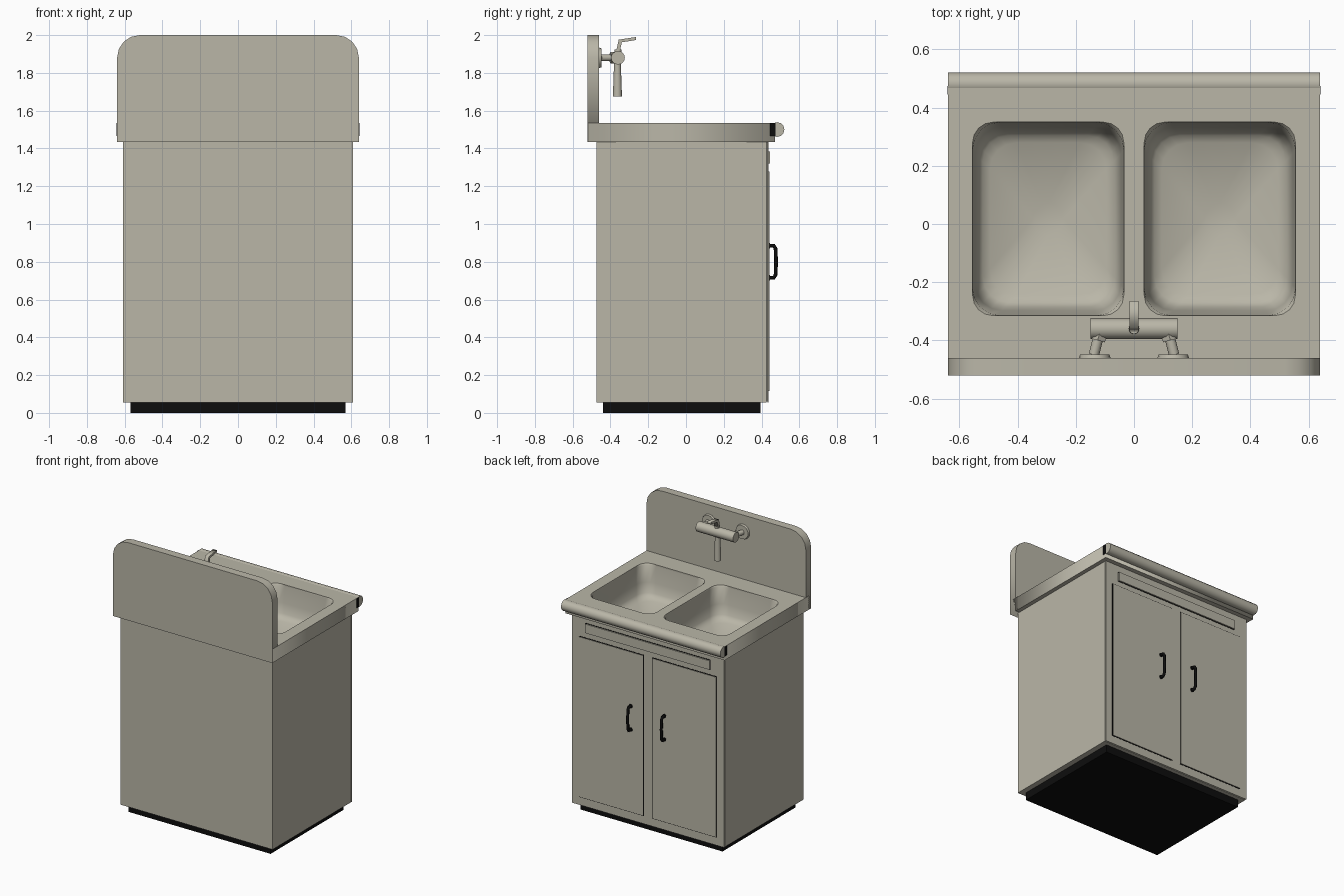
import bpy, bmesh, math
from mathutils import Matrix, Vector

if "Cube" in bpy.data.objects:
    bpy.data.objects.remove(bpy.data.objects["Cube"])


def material(name, rgb):
    m = bpy.data.materials.new(name)
    m.diffuse_color = (*rgb, 1)
    m.use_nodes = True
    m.node_tree.nodes["Principled BSDF"].inputs["Base Color"].default_value = m.diffuse_color
    return m


CREAM = material("warm grey enamel", (0.49, 0.47, 0.39))
BLACK = material("black", (0.004, 0.004, 0.004))


def add(name, mesh, *mats, smooth=None):
    mesh.materials.clear()
    for m in mats:
        mesh.materials.append(m)
    if smooth:
        mesh.shade_smooth()
        mesh.set_sharp_from_angle(angle=math.radians(smooth))
    ob = bpy.data.objects.new(name, mesh)
    bpy.context.collection.objects.link(ob)
    return ob


def box(name, lo, hi, mat, open_top=False):
    bm = bmesh.new()
    bmesh.ops.create_cube(bm, size=1)
    for v in bm.verts:
        v.co = [lo[i] if v.co[i] < 0 else hi[i] for i in range(3)]
    if open_top:
        bm.normal_update()
        bmesh.ops.delete(bm, geom=[f for f in bm.faces if f.normal.z > 0.5], context='FACES')
    me = bpy.data.meshes.new(name)
    bm.to_mesh(me)
    bm.free()
    return add(name, me, mat)


def curve_mesh(name, cu):
    # turn a curve into a plain mesh
    tmp = bpy.data.objects.new(name + "_tmp", cu)
    bpy.context.collection.objects.link(tmp)
    dg = bpy.context.evaluated_depsgraph_get()
    me = bpy.data.meshes.new_from_object(tmp.evaluated_get(dg))
    bpy.data.objects.remove(tmp)
    bpy.data.curves.remove(cu)
    return me


def spline(cu, pts, closed):
    s = cu.splines.new('POLY')
    s.points.add(len(pts) - 1)
    for p, q in zip(s.points, pts):
        p.co = (q[0], q[1], q[2] if len(q) > 2 else 0, 1)
    s.use_cyclic_u = closed


def prism(name, loops, depth, matrix, mat):
    # flat outline with optional holes, extruded
    cu = bpy.data.curves.new(name, 'CURVE')
    cu.dimensions = '2D'
    cu.fill_mode = 'BOTH'
    cu.extrude = depth / 2
    for l in loops:
        spline(cu, l, True)
    me = curve_mesh(name, cu)
    me.transform(matrix)
    return add(name, me, mat)


def tube(name, pts, r, mat, res=2):
    cu = bpy.data.curves.new(name, 'CURVE')
    cu.dimensions = '3D'
    cu.bevel_depth = r
    cu.bevel_resolution = res
    cu.use_fill_caps = True
    spline(cu, pts, False)
    return add(name, curve_mesh(name, cu), mat, smooth=50)


def rod(name, a, b, r1, r2, mat, sides=16):
    a, b = Vector(a), Vector(b)
    d = b - a
    bm = bmesh.new()
    rot = d.to_track_quat('Z', 'Y').to_matrix().to_4x4()
    bmesh.ops.create_cone(bm, cap_ends=True, segments=sides, radius1=r1, radius2=r2,
                          depth=d.length, matrix=Matrix.Translation((a + b) / 2) @ rot)
    me = bpy.data.meshes.new(name)
    bm.to_mesh(me)
    bm.free()
    return add(name, me, mat, smooth=35)


N = 4


def rounded(cx, cy, hx, hy, r):
    pts = []
    for k, (sx, sy) in enumerate(((1, 1), (-1, 1), (-1, -1), (1, -1))):
        for j in range(N + 1):
            a = math.pi / 2 * (k + j / N)
            pts.append((cx + sx * (hx - r) + r * math.cos(a), cy + sy * (hy - r) + r * math.sin(a)))
    return pts


# cabinet body, plinth and front
box("plinth", (-0.57, -0.44, 0), (0.57, 0.395, 0.056), BLACK)
box("cabinet_body", (-0.61, -0.475, 0.055), (0.61, 0.426, 1.436), CREAM, open_top=True)
box("front_shadow_gap", (-0.607, 0.426, 0.06), (0.607, 0.432, 1.435), BLACK)
box("front_frame", (-0.61, 0.432, 0.055), (0.61, 0.436, 1.435), CREAM)
box("drawer_gap", (-0.504, 0.434, 1.316), (0.504, 0.438, 1.389), BLACK)
box("drawer_panel", (-0.5, 0.434, 1.32), (0.5, 0.446, 1.385), CREAM)

# doors and handles
for s, side in ((-1, "left"), (1, "right")):
    x0, x1 = sorted((s * 0.038, s * 0.55))
    box(side + "_door_gap", (x0 - 0.005, 0.434, 0.112), (x1 + 0.005, 0.4375, 1.282), BLACK)
    box(side + "_door", (x0, 0.434, 0.117), (x1, 0.441, 1.277), CREAM)
    x = s * 0.135
    tube(side + "_door_handle", [(x, 0.437, 0.885), (x, 0.465, 0.885), (x, 0.474, 0.87),
                                 (x, 0.477, 0.8), (x, 0.474, 0.73), (x, 0.465, 0.715),
                                 (x, 0.437, 0.715)], 0.01, BLACK)
    for z in (0.715, 0.885):
        rod(side + "_handle_foot", (x, 0.437, z), (x, 0.445, z), 0.015, 0.015, BLACK, 10)

# counter with two openings
CX, CY, HX, HY = 0.295, 0.0175, 0.26, 0.3325
holes = [rounded(s * CX, CY, HX, HY, 0.07) for s in (-1, 1)]
rect = [(-0.64, -0.52), (0.64, -0.52), (0.64, 0.47), (-0.64, 0.47)]
prism("counter", [rect] + holes, 0.1, Matrix.Translation((0, 0, 1.485)), CREAM)

# basins: stacked rounded rings sloping to a round black drain
RINGS = ((HX, HY, 0.07, 1.535), (HX, HY, 0.095, 1.525), (0.25, 0.315, 0.09, 1.41),
         (0.24, 0.302, 0.09, 1.34), (0.225, 0.287, 0.09, 1.318), (0.2, 0.262, 0.09, 1.305),
         (0.053, 0.053, 0.053, 1.255))
for s, side in ((-1, "left"), (1, "right")):
    bm = bmesh.new()
    rings = [[bm.verts.new((*p, z)) for p in rounded(s * CX, CY, hx, hy, r)]
             for hx, hy, r, z in RINGS]
    for k in range(len(rings) - 1):
        a, b = rings[k], rings[k + 1]
        for i in range(len(a)):
            j = (i + 1) % len(a)
            f = bm.faces.new((a[i], a[j], b[j], b[i]))
            if k == 0 and i % (N + 1) < N:      # dark seam in the corners
                f.material_index = 1
    bm.faces.new(rings[-1]).material_index = 1
    bmesh.ops.remove_doubles(bm, verts=bm.verts, dist=1e-5)
    me = bpy.data.meshes.new(side + "_basin")
    bm.to_mesh(me)
    bm.free()
    add(side + "_basin", me, CREAM, BLACK, smooth=50)

# rolled front edge with dark end plates
rod("front_roll", (-0.64, 0.482, 1.5), (0.64, 0.482, 1.5), 0.039, 0.039, CREAM, 12)
for s in (-1, 1):
    x0, x1 = sorted((s * 0.636, s * 0.642))
    box("roll_end_plate", (x0, 0.446, 1.465), (x1, 0.474, 1.535), BLACK)

# backsplash with rounded top corners
top = [(s * (0.52 + 0.12 * math.cos(a)), 1.88 + 0.12 * math.sin(a))
       for s, order in ((1, range(5)), (-1, range(4, -1, -1)))
       for a in [math.pi / 8 * j for j in order]]
prism("backsplash", [[(-0.64, 1.435), (0.64, 1.435)] + top], 0.06,
      Matrix.Translation((0, -0.491, 0)) @ Matrix.Rotation(math.pi / 2, 4, 'X'), CREAM)

# wall tap
FY, FZ = -0.36, 1.88
rod("tap_body", (-0.15, FY, FZ), (0.15, FY, FZ), 0.036, 0.036, CREAM)
for s in (-1, 1):
    rod("tap_wall_flange", (s * 0.135, -0.463, FZ), (s * 0.135, -0.448, FZ), 0.055, 0.05, CREAM)
    rod("tap_inlet", (s * 0.138, -0.45, FZ), (s * 0.115, FY, FZ), 0.018, 0.018, CREAM, 12)
    rod("tap_inlet_nut", (s * 0.125, -0.4, FZ), (s * 0.118, -0.375, FZ), 0.03, 0.03, CREAM, 6)
rod("tap_spout", (0, FY - 0.003, 1.675), (0, FY - 0.003, FZ), 0.024, 0.017, CREAM)
rod("tap_lever_base", (0, FY, FZ), (0, FY, 1.925), 0.02, 0.018, CREAM, 12)
YZ = Matrix(((0, 0, 1, 0), (1, 0, 0, 0), (0, 1, 0, 0), (0, 0, 0, 1)))
prism("tap_lever", [[(-0.372, 1.905), (-0.352, 1.905), (-0.34, 1.962), (-0.265, 1.974),
                     (-0.265, 1.99), (-0.356, 1.976)]], 0.03, YZ, CREAM)
